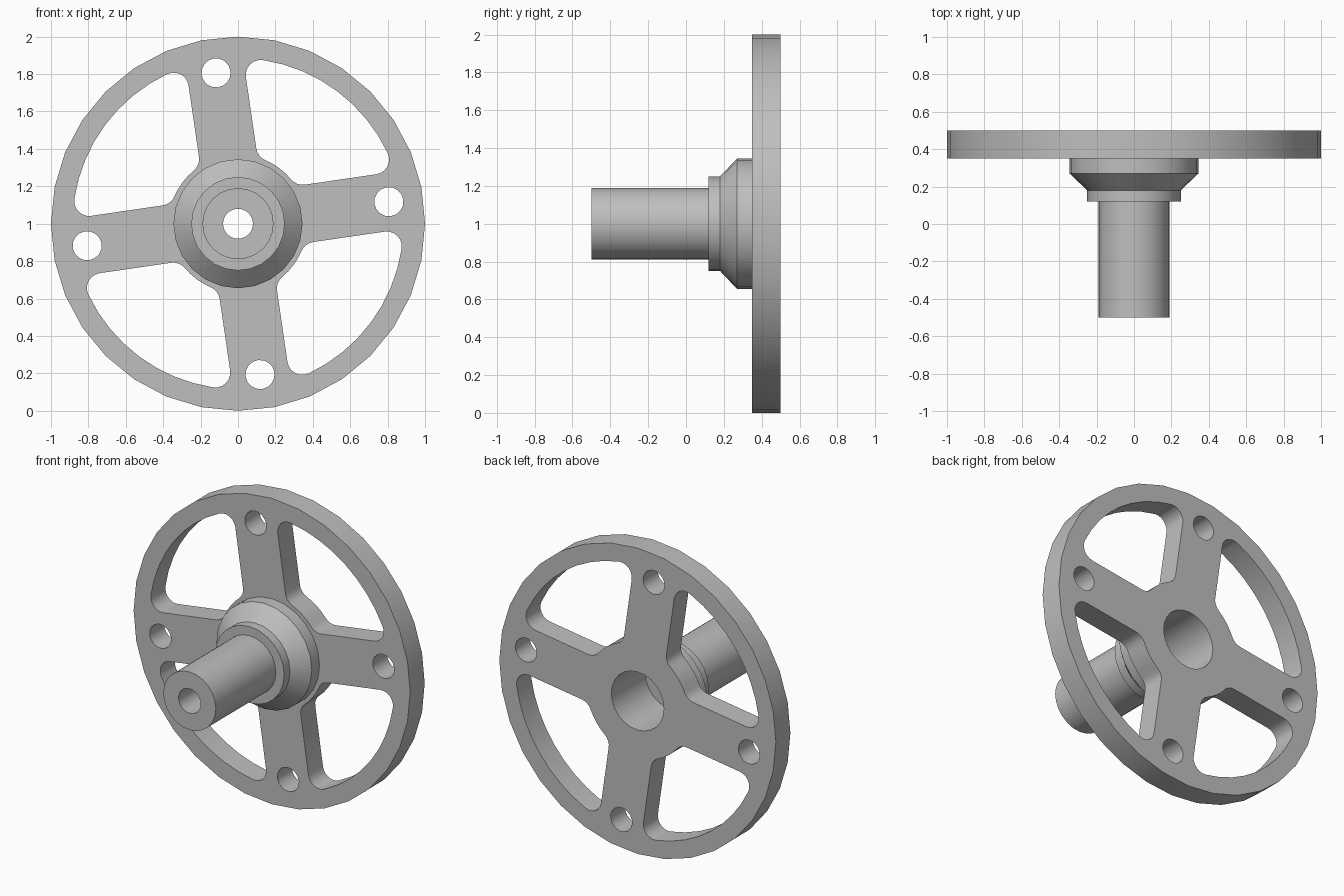
import bpy, bmesh
from math import sin, cos, asin, pi, radians
from mathutils import Matrix

cube = bpy.data.objects.get("Cube")
if cube:
    bpy.data.objects.remove(cube)

# Material
metal = bpy.data.materials.new("plain grey")
metal.use_nodes = True
grey = (0.52, 0.52, 0.52, 1)
metal.diffuse_color = grey
metal.node_tree.nodes["Principled BSDF"].inputs["Base Color"].default_value = grey

TILT = radians(8.3)      # turn of the spokes about the axle
FRONT, BACK = 0.35, 0.5  # wheel faces along y
BORE = 0.19


def arc(cx, cy, r, a0, a1, n):
    return [(cx + r * cos(a0 + (a1 - a0) * i / n), cy + r * sin(a0 + (a1 - a0) * i / n))
            for i in range(n + 1)]


def circle(cx, cy, r, n):
    return arc(cx, cy, r, 0, 2 * pi, n)[:-1]


def turned(points, angle):
    c, s = cos(angle), sin(angle)
    return [(x * c - y * s, x * s + y * c) for x, y in points]


def window(outer=0.885, inner=0.37, half_spoke=0.155, f=0.08):
    """Filleted opening between two spokes, mirrored about its diagonal."""
    b = asin((half_spoke + f) / (outer - f))
    c = asin((half_spoke + f) / (inner + f))
    half = arc(0, 0, outer, pi / 4, b, 4)
    half += arc((outer - f) * cos(b), half_spoke + f, f, b, -pi / 2, 6)[1:]
    half += arc((inner + f) * cos(c), half_spoke + f, f, -pi / 2, c - pi, 4)
    half += arc(0, 0, inner, c, pi / 4, 2)[1:]
    return half + [(y, x) for x, y in reversed(half[1:-1])]


def finish(name, bm):
    bmesh.ops.remove_doubles(bm, verts=bm.verts, dist=0.0002)
    bmesh.ops.recalc_face_normals(bm, faces=bm.faces)
    mesh = bpy.data.meshes.new(name)
    bm.to_mesh(mesh)
    bm.free()
    mesh.materials.append(metal)
    obj = bpy.data.objects.new(name, mesh)
    bpy.context.collection.objects.link(obj)
    bpy.ops.object.select_all(action='DESELECT')
    obj.select_set(True)
    bpy.context.view_layer.objects.active = obj
    bpy.ops.object.shade_smooth_by_angle(angle=radians(30))
    return obj


# Spoked wheel: filled outline with windows, bolt holes and bore
outlines = [circle(0, 0, 1, 32), circle(0, 0, BORE, 24)]
for k in range(4):
    angle = TILT + k * pi / 2
    outlines.append(turned(window(), angle))
    outlines.append(turned(circle(0.815, 0, 0.078, 16), angle))

curve = bpy.data.curves.new("wheel_outline", 'CURVE')
curve.dimensions = '2D'
curve.fill_mode = 'BOTH'
curve.extrude = (BACK - FRONT) / 2
for points in outlines:
    spline = curve.splines.new('POLY')
    spline.points.add(len(points) - 1)
    for p, (x, y) in zip(spline.points, points):
        p.co = (x, y, 0, 1)
    spline.use_cyclic_u = True
helper = bpy.data.objects.new("wheel_outline", curve)
bpy.context.collection.objects.link(helper)
flat = bpy.data.meshes.new_from_object(
    helper.evaluated_get(bpy.context.evaluated_depsgraph_get()))
bm = bmesh.new()
bm.from_mesh(flat)
bm.transform(Matrix.Translation((0, (FRONT + BACK) / 2, 1)) @ Matrix.Rotation(pi / 2, 4, 'X'))
bpy.data.objects.remove(helper)
bpy.data.curves.remove(curve)
bpy.data.meshes.remove(flat)
finish("spoked_wheel", bm)

# Hub and hollow shaft: closed profile (radius, y) spun about the axle
profile = [(0.08, -0.5), (0.19, -0.5), (0.19, 0.12), (0.25, 0.12), (0.25, 0.18),
           (0.345, 0.27), (0.345, FRONT), (BORE, FRONT), (BORE, 0.15), (0.08, 0.15)]
bm = bmesh.new()
ring = [bm.verts.new((r, y, 1)) for r, y in profile]
edges = [bm.edges.new((ring[i - 1], ring[i])) for i in range(len(ring))]
bmesh.ops.spin(bm, geom=ring + edges, cent=(0, 0, 1), axis=(0, 1, 0),
               angle=2 * pi, steps=24, use_duplicate=False)
finish("hub_and_shaft", bm)
